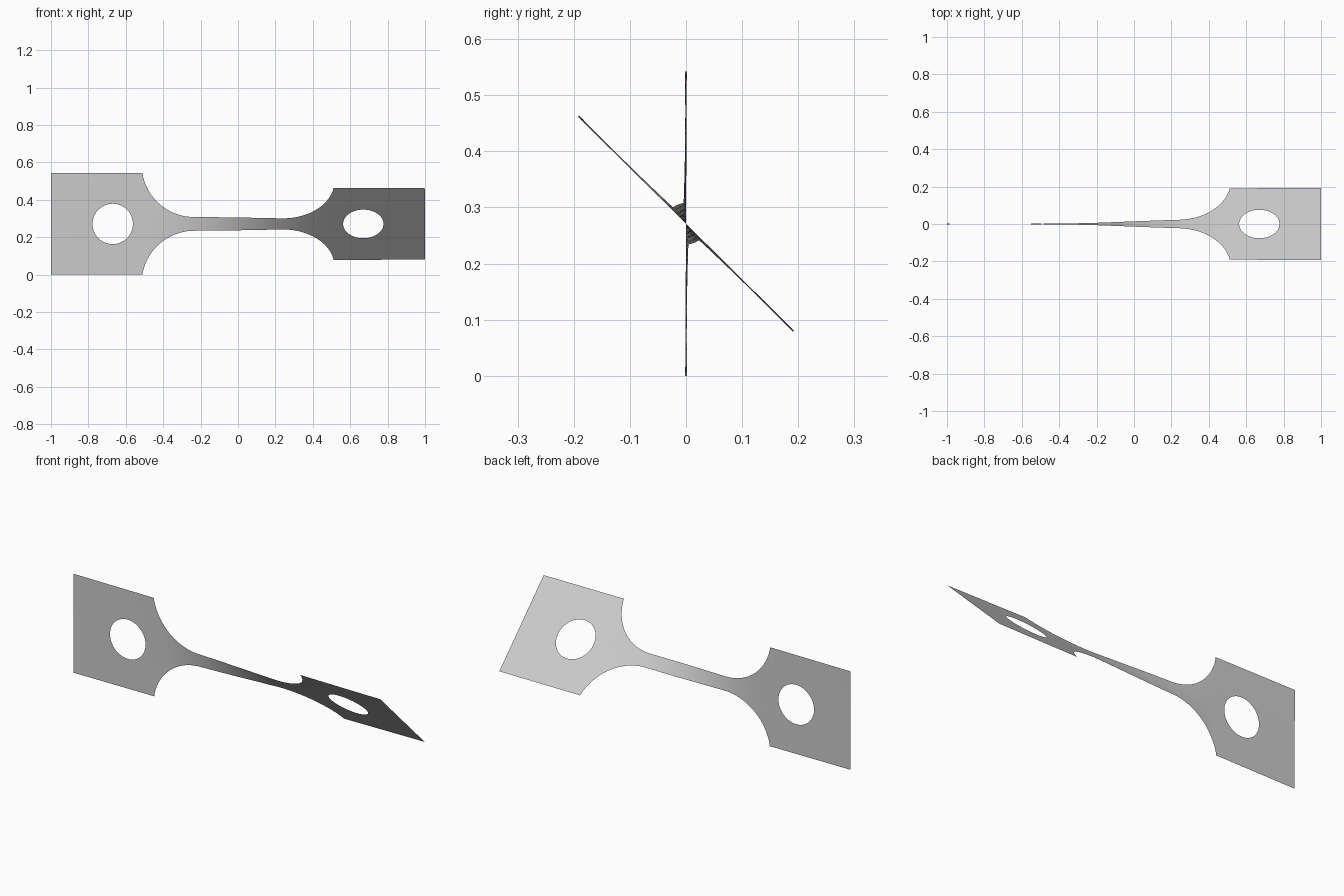
import bpy, bmesh, math

cube = bpy.data.objects.get("Cube")
if cube:
    bpy.data.objects.remove(cube, do_unlink=True)

MID_Z = 0.271
TAB_HALF, NECK_HALF = 0.271, 0.037
TAB_START = 0.51
FILLET_X, FILLET_R = 0.235, 0.28
HOLE_X, HOLE_R = 0.67, 0.108


def outline(x):
    """Half width of the strip at x."""
    d = abs(x) - FILLET_X
    if abs(x) >= TAB_START:
        return TAB_HALF
    if d <= 0:
        return NECK_HALF
    rise = FILLET_R - math.sqrt(max(FILLET_R ** 2 - d * d, 0))
    return min(TAB_HALF, NECK_HALF + rise)


def hole(x):
    """Half height of the round hole at x."""
    d = abs(x) - HOLE_X
    return math.sqrt(max(HOLE_R ** 2 - d * d, 0))


def twist(x):
    """Eighth of a turn, mostly along the neck."""
    t = min(max((x + 0.5), 0), 1)
    return math.radians(22.5 + 21.5 * (2 * t * t * (3 - 2 * t) - 1) + 1.3 * x)


def spread(start, end, n, ease=False):
    """Evenly spaced stations, or eased ones bunched at both ends."""
    for i in range(n):
        t = i / n
        if ease:
            t = (1 - math.cos(math.pi * t)) / 2
        yield start + (end - start) * t


# Stations along one half, mirrored to the other
half = [*spread(0, FILLET_X, 12)]
half += [FILLET_X + (TAB_START - FILLET_X) * math.sin(i / 24 * math.pi / 2)
         for i in range(24)]
half += [*spread(TAB_START, HOLE_X - HOLE_R, 2)]
half += [*spread(HOLE_X - HOLE_R, HOLE_X + HOLE_R, 32, True)]
half += [*spread(HOLE_X + HOLE_R, 1, 5), 1]
stations = [-x for x in reversed(half[1:])] + half

# Twisted sheet: one band above and one below the centre line or hole
bm = bmesh.new()


def point(x, h):
    a = twist(x)
    return bm.verts.new((x, -h * math.sin(a), MID_Z + h * math.cos(a)))


STEPS = 4
for side in (1, -1):
    columns = []
    for x in stations:
        lo, hi = hole(x), outline(x)
        columns.append([point(x, side * (lo + (hi - lo) * k / STEPS))
                        for k in range(STEPS + 1)])
    for a, b in zip(columns, columns[1:]):
        for k in range(STEPS):
            quad = [a[k], b[k], b[k + 1], a[k + 1]]
            bm.faces.new(quad if side > 0 else quad[::-1])
bmesh.ops.remove_doubles(bm, verts=bm.verts, dist=0.00001)
for f in bm.faces:
    f.smooth = True

mesh = bpy.data.meshes.new("twisted_strip")
bm.to_mesh(mesh)
bm.free()
strip = bpy.data.objects.new("twisted_strip", mesh)
bpy.context.collection.objects.link(strip)

# Plain grey
grey = bpy.data.materials.new("plain_grey")
grey.use_nodes = True
colour = (0.6, 0.6, 0.6, 1)
grey.diffuse_color = colour
grey.node_tree.nodes["Principled BSDF"].inputs["Base Color"].default_value = colour
mesh.materials.append(grey)
